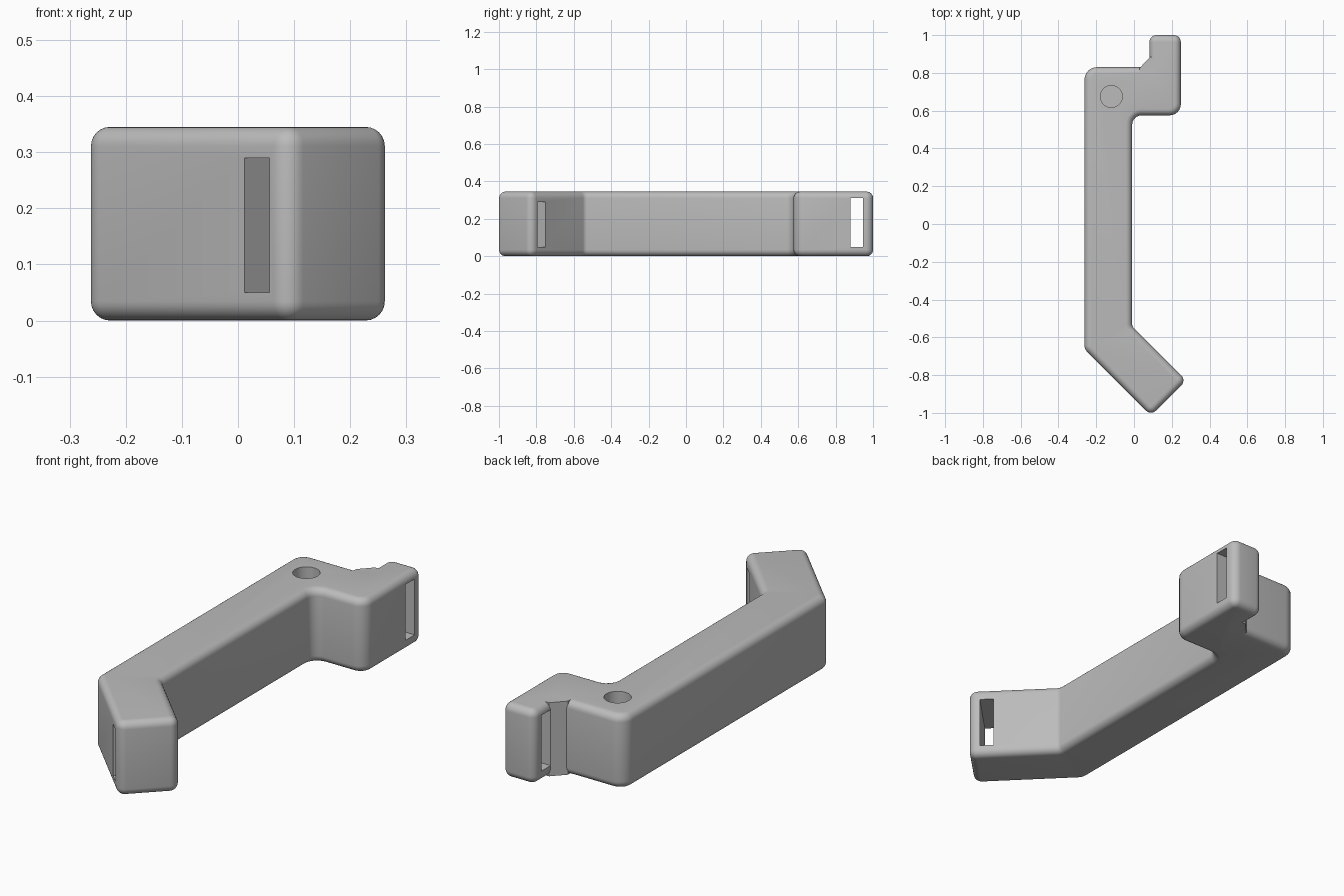
import bpy, bmesh, math
from mathutils import Vector, Matrix

default = bpy.data.objects.get("Cube")
if default:
    bpy.data.objects.remove(default, do_unlink=True)

HEIGHT = 0.345
EDGE = 0.034

grey = bpy.data.materials.new("plain grey")
grey.use_nodes = True
colour = (0.5, 0.5, 0.5, 1)
grey.diffuse_color = colour
grey.node_tree.nodes["Principled BSDF"].inputs["Base Color"].default_value = colour


def rounded(corners, steps=6):
    """Replace each (x, y, radius) corner by an arc."""
    points = []
    for i, (x, y, r) in enumerate(corners):
        p = Vector((x, y))
        a = (Vector(corners[i - 1][:2]) - p).normalized()
        b = (Vector(corners[(i + 1) % len(corners)][:2]) - p).normalized()
        if r == 0:
            points.append(p)
            continue
        half = a.angle(b) / 2
        centre = p + (a + b).normalized() * r / math.sin(half)
        start = p + a * r / math.tan(half) - centre
        end = p + b * r / math.tan(half) - centre
        sweep = start.angle_signed(end)
        for k in range(steps + 1):
            # angle_signed is clockwise positive
            points.append(centre + Matrix.Rotation(-sweep * k / steps, 2) @ start)
    return points


def prism(name, points, bottom, top, edge=0):
    """Extrude a profile upward and round its top and bottom rims."""
    bm = bmesh.new()
    base = bm.faces.new([bm.verts.new((p[0], p[1], bottom)) for p in points])
    out = bmesh.ops.extrude_face_region(bm, geom=[base])
    verts = [v for v in out["geom"] if isinstance(v, bmesh.types.BMVert)]
    bmesh.ops.translate(bm, verts=verts, vec=(0, 0, top - bottom))
    bmesh.ops.recalc_face_normals(bm, faces=bm.faces)
    if edge:
        rims = [e for e in bm.edges if abs(e.verts[0].co.z - e.verts[1].co.z) < 1e-5]
        bmesh.ops.bevel(bm, geom=rims, offset=edge, segments=6, profile=0.5,
                        affect='EDGES', clamp_overlap=False)
    mesh = bpy.data.meshes.new(name)
    bm.to_mesh(mesh)
    bm.free()
    mesh.materials.append(grey)
    obj = bpy.data.objects.new(name, mesh)
    bpy.context.collection.objects.link(obj)
    return obj


def box_cutter(name, centre, size, angle=0):
    sx, sy = size[0] / 2, size[1] / 2
    pts = [(-sx, -sy), (sx, -sy), (sx, sy), (-sx, sy)]
    obj = prism(name, pts, -size[2] / 2, size[2] / 2)
    obj.matrix_world = Matrix.Translation(centre) @ Matrix.Rotation(angle, 4, 'Z')
    return obj


# Bar with an angled front arm and an offset rear lug
body = prism("bracket_body", rounded([
    (-0.262, 0.83, 0.065), (-0.262, -0.6625, 0.05),
    (0.09, -1.0145, 0.037), (0.277, -0.8285, 0.037),
    (-0.01, -0.5415, 0.03), (-0.01, 0.575, 0.05),
    (0.248, 0.575, 0.06), (0.248, 1.0, 0.037),
    (0.082, 1.0, 0.037), (0.082, 0.83, 0)]), 0, HEIGHT, EDGE)

# Sharp gusset filling the notch beside the lug
gusset = prism("notch_gusset", [(0.03, 0.826), (0.03, 0.77), (0.14, 0.77),
                                (0.14, 0.885), (0.086, 0.885)], 0.001, HEIGHT - 0.001)

# Strap slots through both ends, and the blind round hole
lug_slot = box_cutter("lug_slot", (0.16, 0.913, 0.18), (0.4, 0.066, 0.26))
arm_slot = box_cutter("arm_slot", (0.128, -0.865, 0.17), (0.5, 0.063, 0.24), math.radians(45))
ring = [(-0.12 + 0.058 * math.cos(t * math.tau / 40),
         0.675 + 0.058 * math.sin(t * math.tau / 40)) for t in range(40)]
round_hole = prism("round_hole", ring, 0.1, HEIGHT + 0.1)

for tool in (gusset, lug_slot, arm_slot, round_hole):
    mod = body.modifiers.new(tool.name, 'BOOLEAN')
    mod.operation = 'UNION' if tool is gusset else 'DIFFERENCE'
    mod.solver = 'EXACT'
    mod.object = tool

# Apply the cuts and drop the helpers
bpy.context.view_layer.update()
graph = bpy.context.evaluated_depsgraph_get()
body.data = bpy.data.meshes.new_from_object(body.evaluated_get(graph))
body.modifiers.clear()
for tool in (gusset, lug_slot, arm_slot, round_hole):
    bpy.data.objects.remove(tool, do_unlink=True)

bpy.context.view_layer.objects.active = body
body.select_set(True)
bpy.ops.object.shade_smooth_by_angle(angle=math.radians(35))
